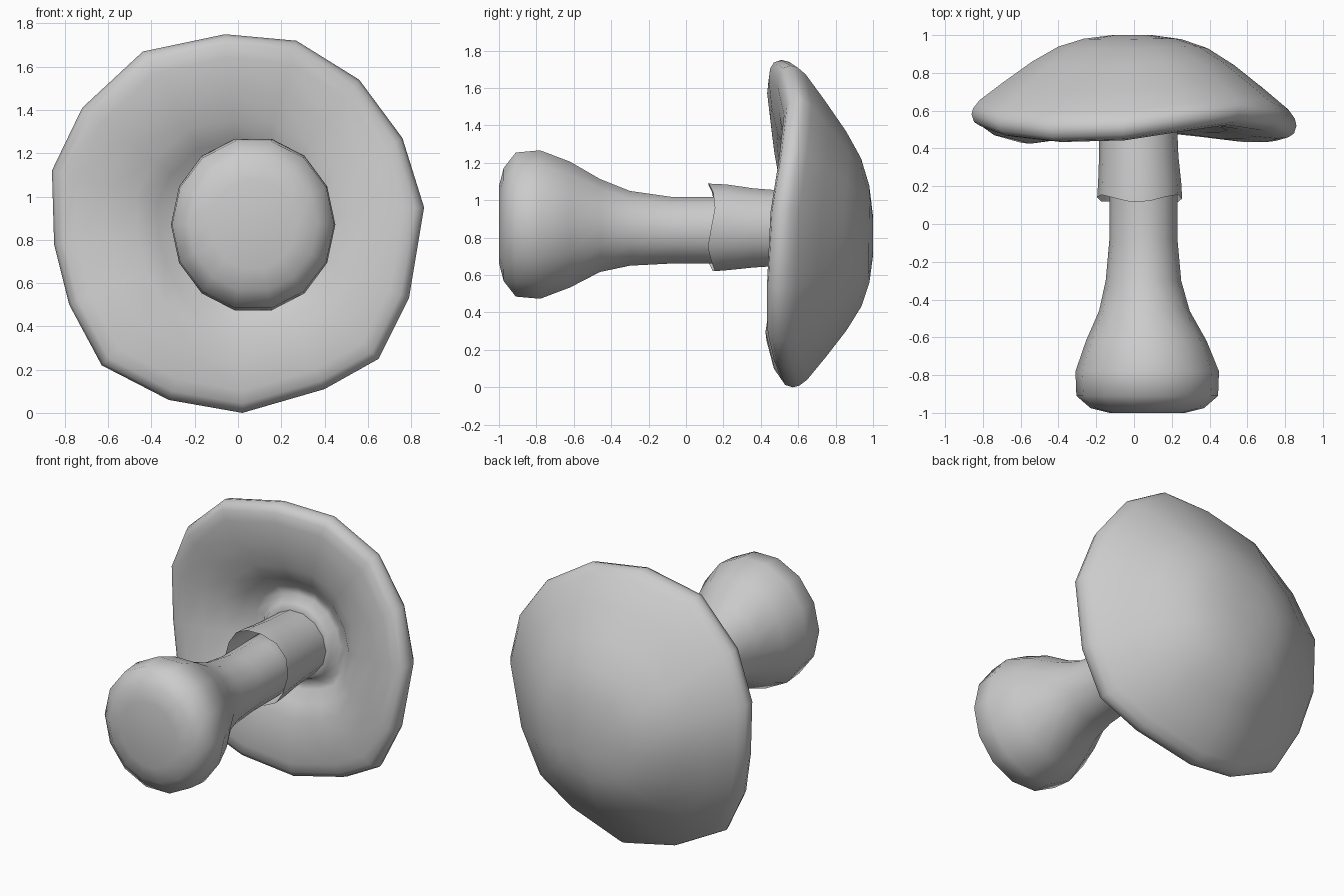
import bpy, bmesh
from math import sin, cos, tau

if "Cube" in bpy.data.objects:
    bpy.data.objects.remove(bpy.data.objects["Cube"])


def loft(name, rings, cap_start=True, cap_end=True):
    """Skin consecutive rings of equal length into a smooth-shaded mesh."""
    bm = bmesh.new()
    loops = [[bm.verts.new(p) for p in ring] for ring in rings]
    n = len(loops[0])
    for a, b in zip(loops, loops[1:]):
        for i in range(n):
            j = (i + 1) % n
            bm.faces.new((a[i], a[j], b[j], b[i]))
    if cap_start:
        bm.faces.new(loops[0])
    if cap_end:
        bm.faces.new(loops[-1])
    bmesh.ops.recalc_face_normals(bm, faces=bm.faces[:])
    for f in bm.faces:
        f.smooth = True
    mesh = bpy.data.meshes.new(name)
    bm.to_mesh(mesh)
    bm.free()
    ob = bpy.data.objects.new(name, mesh)
    bpy.context.collection.objects.link(ob)
    return ob


def ring(y, cx, cz, rx, rz, n=14, wobble=0.0):
    """Ellipse around the y axis; wobble makes a ragged edge."""
    return [(cx + rx * cos(tau * i / n),
             y + wobble * sin(i * 1.3),
             cz + rz * sin(tau * i / n)) for i in range(n)]


# Cap: wavy rim (x, y, z), clockwise from the top
rim = [(-.06, .51, 1.75), (.27, .56, 1.72), (.56, .60, 1.54), (.76, .57, 1.27),
       (.86, .52, .95), (.79, .50, .53), (.65, .50, .25), (.40, .53, .11),
       (.02, .57, .0), (-.32, .53, .06), (-.63, .49, .22), (-.78, .53, .50),
       (-.85, .58, .78), (-.86, .58, 1.12), (-.72, .53, 1.41), (-.44, .50, 1.67)]


def scaled(f, cx, cz, height):
    """Copy of the rim shrunk towards a centre."""
    return [(cx + f * (x - cx), height(y), cz + f * (z - cz)) for x, y, z in rim]


# Dome: fraction of rim radius, fraction of drop from the crown to the rim
dome = [(.12, 0), (.30, .045), (.46, .145), (.62, .33), (.80, .59), (.95, .82),
        (.99, .92), (1, 1)]
# Underside: fraction of rim radius, y offset, how much rim wave is kept
under = [(.985, -.04, 1), (.95, -.06, 1), (.88, -.07, .9), (.72, -.06, .75),
         (.56, -.035, .5), (.45, .01, .25), (.37, .07, .1), (.31, .08, 0),
         (.27, .03, 0), (.22, .02, 0)]
rings = [scaled(f, -.01, .80, lambda y, g=g: 1 - (1 - y) * g) for f, g in dome]
rings += [scaled(f, .03, .85, lambda y, o=o, k=k: .54 + k * (y - .54) + o)
          for f, o, k in under]
loft("cap", rings)

# Stem with bulbous base: y, centre x, centre z, radius x, radius z
stem = [(-1, .07, .87, .20, .21), (-.975, .07, .87, .30, .31),
        (-.91, .07, .87, .375, .395), (-.78, .07, .87, .38, .407),
        (-.62, .065, .87, .32, .345), (-.46, .055, .865, .24, .255),
        (-.30, .05, .85, .20, .205), (-.08, .05, .84, .18, .183),
        (.15, .05, .84, .18, .183), (.62, .04, .85, .18, .185)]
loft("stem", [ring(*s) for s in stem])

# Ragged skirt around the upper stem, open at the bottom edge
skirt = [(.135, .03, .855, .225, .24), (.22, .03, .855, .22, .235),
         (.36, .025, .852, .21, .217), (.60, .02, .85, .205, .20)]
loft("skirt", [ring(*s, wobble=.02 if i == 0 else 0) for i, s in enumerate(skirt)],
     cap_start=False, cap_end=False)
